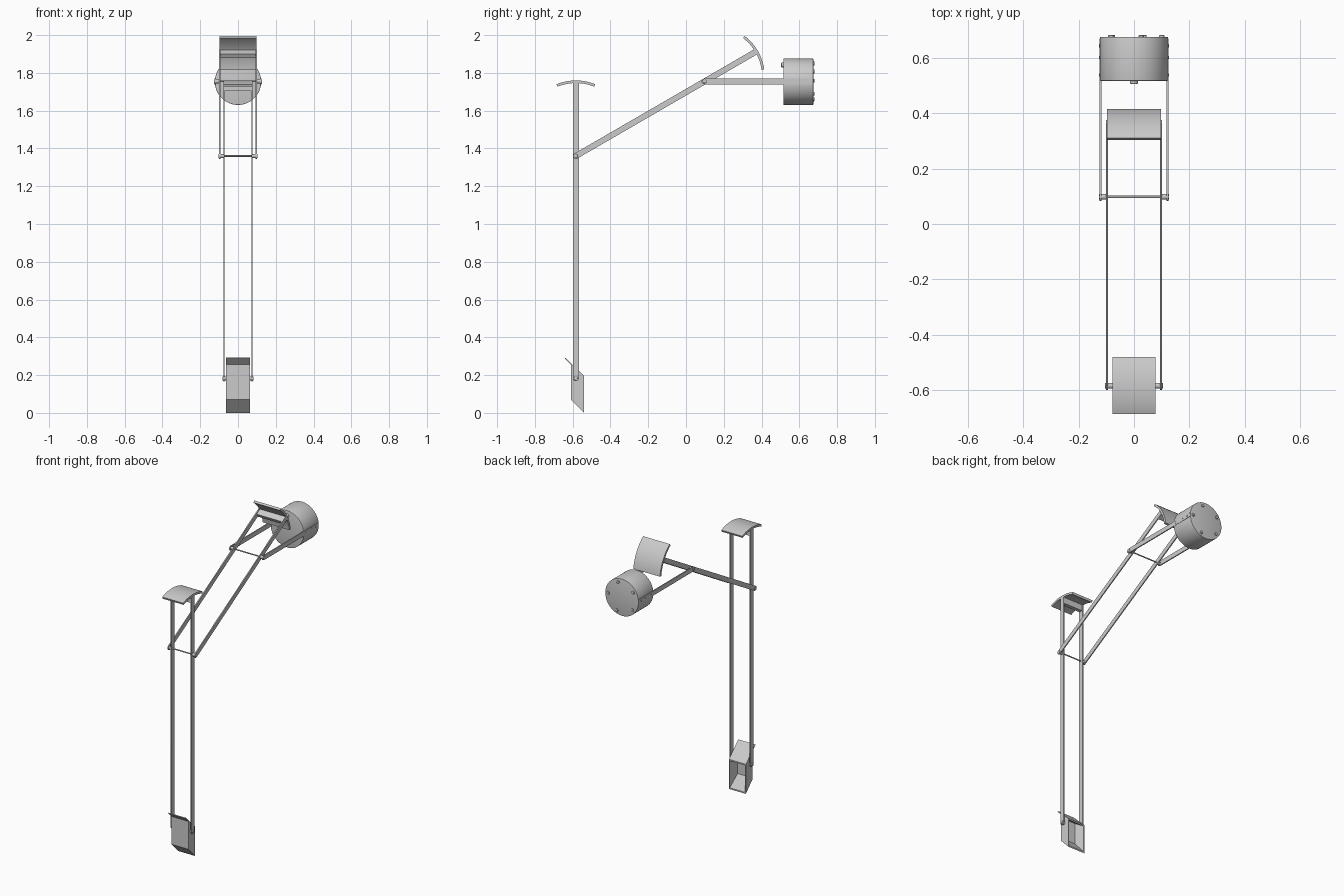
import bpy, bmesh, math
from mathutils import Vector

if "Cube" in bpy.data.objects:
    bpy.data.objects.remove(bpy.data.objects["Cube"])

CZ = 1.753            # drum axis height
HEAD = (-0.583, 0.183)   # pivots as (y, z)
ELBOW = (-0.583, 1.36)
KNEE = (0.098, 1.755)
TILT = math.radians(30.2)


def finish(name, bm):
    bmesh.ops.recalc_face_normals(bm, faces=bm.faces)
    me = bpy.data.meshes.new(name)
    bm.to_mesh(me)
    bm.free()
    ob = bpy.data.objects.new(name, me)
    bpy.context.collection.objects.link(ob)
    bpy.ops.object.select_all(action='DESELECT')
    ob.select_set(True)
    bpy.context.view_layer.objects.active = ob
    bpy.ops.object.shade_smooth_by_angle(angle=math.radians(35))
    return ob


def prism(name, pts, x0, x1):
    """Extrude a (y, z) outline from x0 to x1."""
    bm = bmesh.new()
    f = bm.faces.new([bm.verts.new((x0, y, z)) for y, z in pts])
    g = bmesh.ops.extrude_face_region(bm, geom=[f])['geom']
    bmesh.ops.translate(bm, vec=(x1 - x0, 0, 0),
                        verts=[v for v in g if isinstance(v, bmesh.types.BMVert)])
    return finish(name, bm)


def rod(name, a, b, r, seg=20, bevel=0):
    """Cylinder between two points."""
    a, b = Vector(a), Vector(b)
    d = b - a
    bm = bmesh.new()
    bmesh.ops.create_cone(bm, cap_ends=True, segments=seg, radius1=r, radius2=r, depth=d.length)
    if bevel:
        caps = [e for e in bm.edges if abs(e.verts[0].co.z - e.verts[1].co.z) < 1e-5]
        bmesh.ops.bevel(bm, geom=caps, offset=bevel, segments=3, profile=0.5, affect='EDGES')
    bm.transform(d.to_track_quat('Z', 'Y').to_matrix().to_4x4())
    bmesh.ops.translate(bm, verts=bm.verts, vec=(a + b) / 2)
    return finish(name, bm)


def arm(name, p, q, x, hw=0.0155, t=0.007):
    """Pair of flat bars, rounded at the pivot p and square at q."""
    a = math.atan2(q[1] - p[1], q[0] - p[0])
    pts = [(p[0] + hw * math.cos(a + math.radians(k)), p[1] + hw * math.sin(a + math.radians(k)))
           for k in range(90, 271, 15)]
    n = (-math.sin(a) * hw, math.cos(a) * hw)
    pts += [(q[0] - n[0], q[1] - n[1]), (q[0] + n[0], q[1] + n[1])]
    for s, side in ((-1, "left"), (1, "right")):
        prism(f"{name}_{side}", pts, s * x - t / 2, s * x + t / 2)


def pivot(name, p, xin, xout, bar=True):
    """Spacer knobs on both sides, optionally joined by a thin cross bar."""
    for s, side in ((-1, "left"), (1, "right")):
        rod(f"{name}_knob_{side}", (s * xin, *p), (s * xout, *p), 0.0105, bevel=0.002)
    if bar:
        rod(f"{name}_cross_bar", (-xin, *p), (xin, *p), 0.004, 12)


def counterweight(name, apex, ang, hx):
    """Curved plate, convex along direction ang, with a mounting block."""
    R, half, th = 0.27, 0.39, 0.014
    ca, sa = math.cos(ang), math.sin(ang)

    def place(u, v):      # u along arm from apex, v across
        return apex[0] + u * ca - v * sa, apex[1] + u * sa + v * ca
    angs = [-half + 2 * half * i / 16 for i in range(17)]
    pts = [place(R * math.cos(t) - R, R * math.sin(t)) for t in angs]
    r = R - th
    pts += [place(r * math.cos(t) - R, r * math.sin(t)) for t in reversed(angs)]
    prism(name, pts, -hx, hx)
    block = [place(u, v) for u, v in ((-.01, -.012), (-.01, .012), (-.055, .012), (-.055, -.012))]
    prism(name + "_mount", block, -hx + 0.006, hx - 0.006)


# Arms, pivots and counterweights
arm("upright_arm", HEAD, (-0.583, 1.748), 0.074)
arm("middle_arm", ELBOW, (0.368, 1.911), 0.097)
arm("base_arm", KNEE, (0.668, 1.755), 0.120)
pivot("head_pivot", HEAD, 0.058, 0.083, bar=False)
pivot("elbow_pivot", ELBOW, 0.076, 0.104)
pivot("knee_pivot", KNEE, 0.098, 0.127)
counterweight("upright_counterweight", (-0.583, 1.76), math.pi / 2, 0.077)
counterweight("middle_counterweight", (0.380, 1.917), TILT, 0.098)

# Drum with rear feet, front switch and side screws
rod("drum", (0, 0.516, CZ), (0, 0.674, CZ), 0.1225, 72, bevel=0.002)
for k in range(5):
    a = math.radians(15 + 72 * k)
    x, z = 0.1 * math.sin(a), CZ + 0.1 * math.cos(a)
    rod(f"drum_foot_{k + 1}", (x, 0.67, z), (x, 0.681, z), 0.01, bevel=0.003)
rod("drum_switch", (0, 0.504, 1.842), (0, 0.52, 1.842), 0.014, bevel=0.005)
for s, side in ((-1, "left"), (1, "right")):
    for i, y in enumerate((0.537, 0.60, 0.643)):
        rod(f"drum_screw_{side}_{i + 1}", (s * 0.12, y, 1.755), (s * 0.1255, y, 1.755), 0.006, 12)

# Lamp head: slanted box, open at the back with a tapered reflector inside
hx = 0.0625
yb, yf = -0.54, -0.608
bm = bmesh.new()


def loop(y, x, z0, z1):
    return [bm.verts.new(c) for c in ((-x, y, z0), (x, y, z0), (x, y, z1), (-x, y, z1))]


rings = [loop(yf, hx, 0.07, 0.257), loop(yb, hx, 0.0, 0.195),
         loop(yb, hx - 0.006, 0.009, 0.188), loop(-0.6, 0.04, 0.085, 0.225)]
for a, b in zip(rings, rings[1:]):
    for i in range(4):
        j = (i + 1) % 4
        bm.faces.new((a[i], a[j], b[j], b[i]))
bm.faces.new(rings[0])
bm.faces.new(rings[-1])
finish("lamp_head", bm)

# Sloping flap on top of the head
prism("lamp_head_flap", [(-0.54, 0.19), (-0.54, 0.197), (-0.638, 0.292), (-0.642, 0.288)], -hx, hx)
